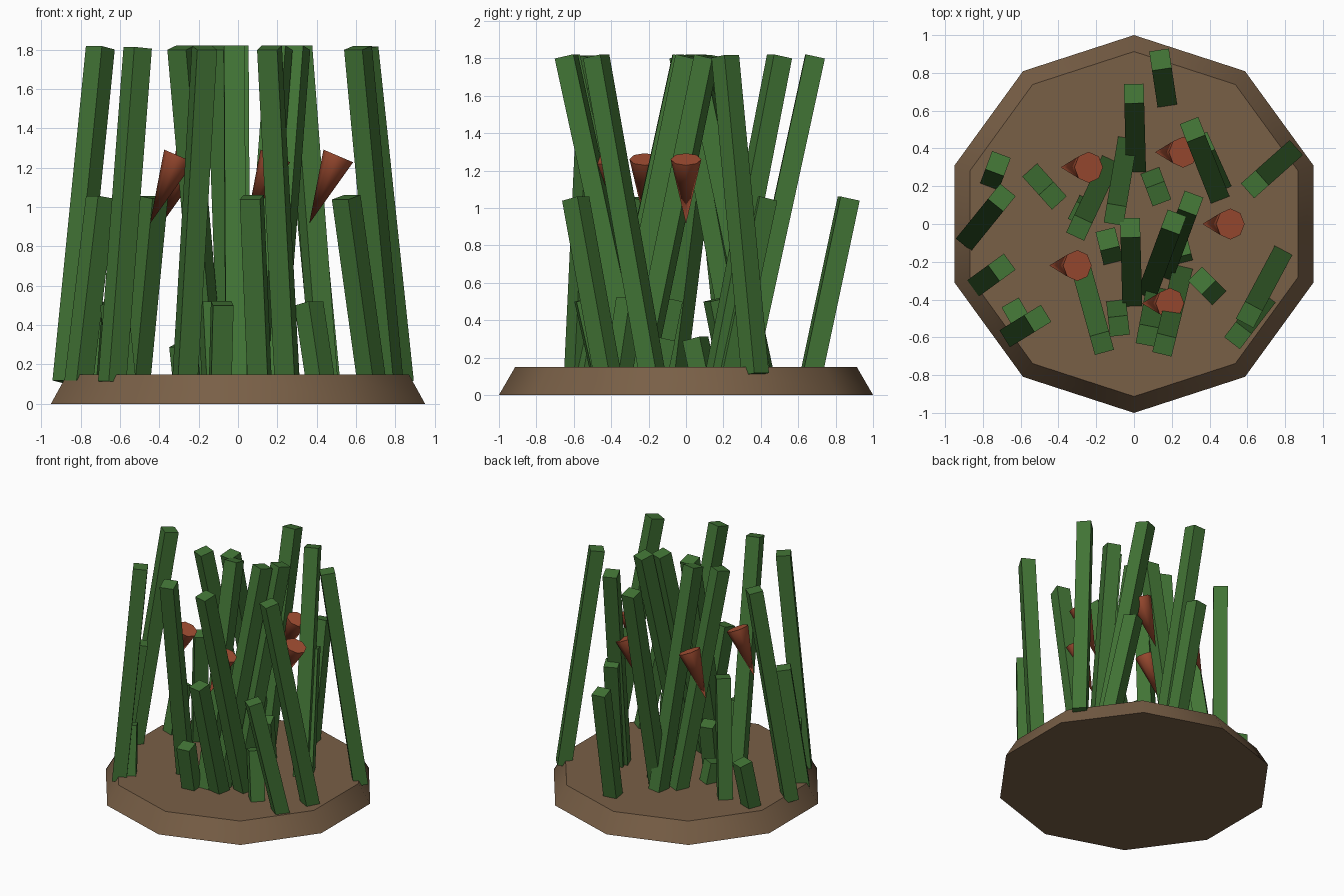
import bpy
import math
from mathutils import Matrix, Vector

if "Cube" in bpy.data.objects:
    bpy.data.objects.remove(bpy.data.objects["Cube"], do_unlink=True)


def make_material(name, colour):
    mat = bpy.data.materials.new(name)
    mat.use_nodes = True
    rgba = (*colour, 1.0)
    mat.diffuse_color = rgba
    mat.node_tree.nodes["Principled BSDF"].inputs["Base Color"].default_value = rgba
    return mat


SOIL = make_material("soil brown", (0.19, 0.115, 0.062))
STEM = make_material("stem green", (0.054, 0.175, 0.036))
FLOWER = make_material("flower orange", (0.38, 0.08, 0.034))


def finish(name, mat, smooth_angle=None):
    """Name and colour the active object, with optional smooth sides."""
    obj = bpy.context.object
    obj.name = name
    obj.data.name = name
    obj.data.materials.append(mat)
    if smooth_angle is not None:
        bpy.ops.object.shade_smooth_by_angle(angle=math.radians(smooth_angle))
    return obj


def lean_matrix(bottom, top):
    """Frame at the midpoint, z along the lean and x level across it."""
    axis = (top - bottom).normalized()
    across = Vector((-axis.y, axis.x, 0.0)).normalized()
    other = axis.cross(across)
    frame = Matrix((across, other, axis)).transposed().to_4x4()
    return Matrix.Translation((bottom + top) / 2) @ frame


# Ground: a ten-sided tapered disc
def add_ground():
    height = 0.15
    bpy.ops.mesh.primitive_cone_add(
        vertices=10, radius1=1.0, radius2=0.913, depth=height,
        location=(0, 0, height / 2))
    finish("ground_disc", SOIL, 42)


# Stems: square bars leaning from the ground
STEM_WIDTH = 0.105
STEM_BASE_Z = 0.11


def add_stem(name, top_xy, bottom_xy, top_z):
    top = Vector((*top_xy, top_z))
    bottom = Vector((*bottom_xy, STEM_BASE_Z))
    bpy.ops.mesh.primitive_cube_add(size=1)
    stem = finish(name, STEM)
    stem.matrix_world = lean_matrix(bottom, top) @ Matrix.Diagonal(
        (STEM_WIDTH, STEM_WIDTH, (top - bottom).length, 1.0))


# Each stem is the centre of its top, then the centre of its foot
tall_stems = [
    ((0, .69), (.01, .32)),
    ((.31, .5), (.44, .17)),
    ((.64, .21), (.82, .37)),
    ((.61, -.48), (.77, -.18)),
    ((-.7, .14), (-.87, -.07)),
    ((-.51, -.5), (-.64, -.58)),
    ((-.29, -.02), (-.14, .3)),
    ((-.1, .05), (-.04, .41)),
    ((-.02, -.02), (-.01, -.39)),
    ((-.17, -.63), (-.27, -.27)),
    ((.16, -.64), (.25, -.27)),
    ((.21, .01), (.08, -.34)),
    ((.3, .11), (.17, -.24)),
]
medium_stems = [
    ((.14, .87), (.17, .67)),
    ((.36, .42), (.45, .22)),
    ((.55, -.59), (.68, -.42)),
    ((.07, -.59), (.11, -.38)),
    ((-.7, -.23), (-.81, -.31)),
    ((-.43, .15), (-.52, .25)),
]
short_stems = [
    ((-.08, -.54), (-.09, -.45)),
    ((.36, -.3), (.42, -.36)),
    ((-.72, .32), (-.75, .24)),
    ((-.63, -.46), (-.59, -.53)),
    ((.13, .16), (.1, .24)),
    ((-.14, -.08), (-.12, -.16)),
]
tiny_stems = [
    ((.24, -.12), (.25, -.16)),
    ((-.28, .05), (-.26, .09)),
]

# Flowers: cones with the point downward, all tipped the same way
FLOWER_TIP_OFFSET = Vector((-0.148, 0, -0.345))


def add_flower(name, x, y):
    top = Vector((x, y, 1.26))
    tip = top + FLOWER_TIP_OFFSET
    bpy.ops.mesh.primitive_cone_add(
        vertices=8, radius1=0, radius2=0.082, depth=FLOWER_TIP_OFFSET.length)
    flower = finish(name, FLOWER, 50)
    flower.matrix_world = lean_matrix(tip, top)


add_ground()
for size, stems, top_z in (("tall", tall_stems, 1.81),
                           ("medium", medium_stems, 1.05),
                           ("short", short_stems, 0.51),
                           ("tiny", tiny_stems, 0.3)):
    for number, (top_xy, bottom_xy) in enumerate(stems, start=1):
        add_stem(f"{size}_stem_{number}", top_xy, bottom_xy, top_z)

flower_spots = [(.51, 0), (.26, .38), (-.24, .3), (-.3, -.22), (.19, -.42)]
for number, (x, y) in enumerate(flower_spots, start=1):
    add_flower(f"flower_{number}", x, y)
